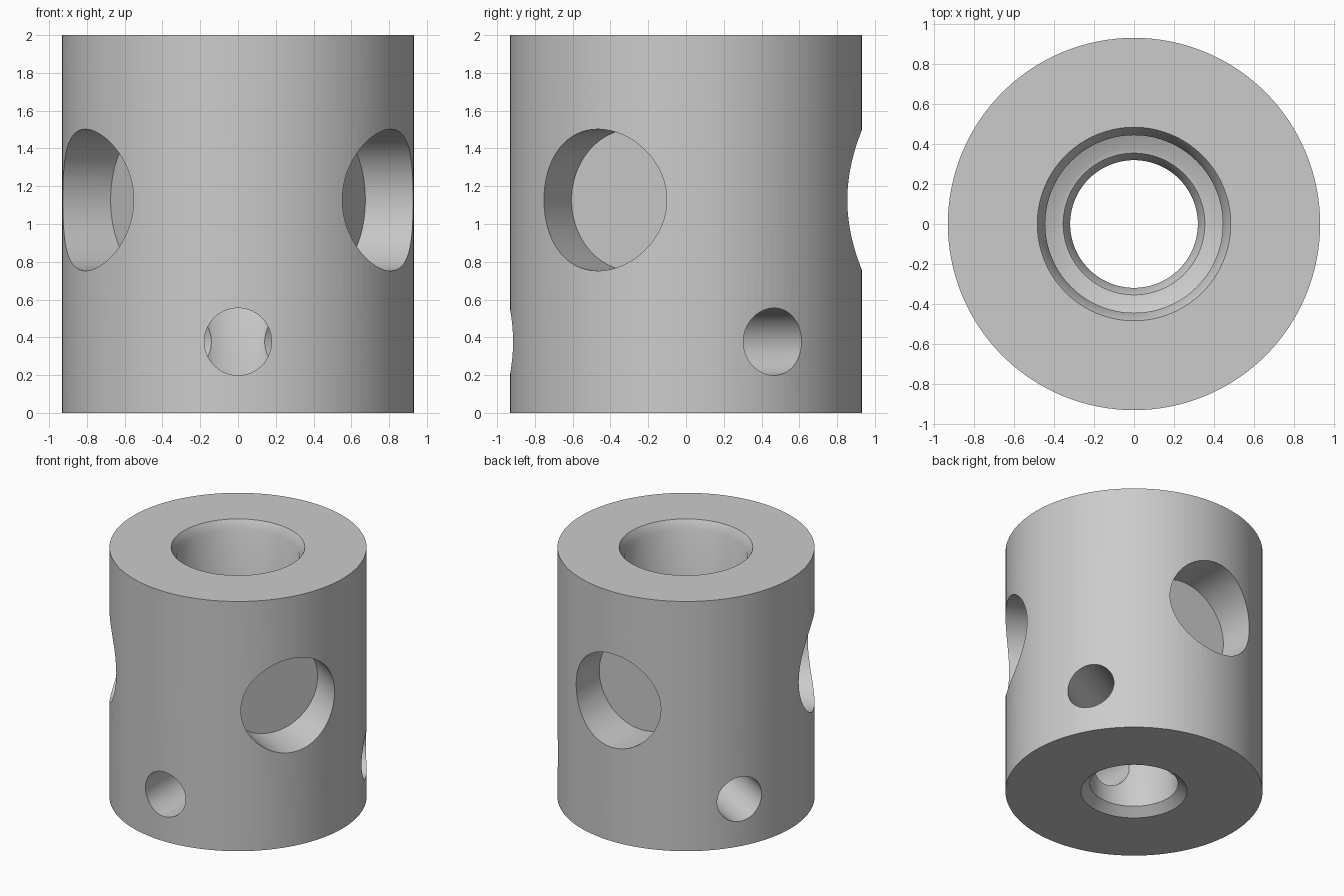
import bpy, bmesh, math
from mathutils import Matrix, Vector

if "Cube" in bpy.data.objects:
    bpy.data.objects.remove(bpy.data.objects["Cube"], do_unlink=True)

SEGMENTS = 128

# Single metal grey
grey = bpy.data.materials.new("metal_grey")
grey.use_nodes = True
colour = (0.6, 0.6, 0.6, 1)
grey.diffuse_color = colour
grey.node_tree.nodes["Principled BSDF"].inputs["Base Color"].default_value = colour


def add_object(name, bm):
    bmesh.ops.recalc_face_normals(bm, faces=bm.faces)
    mesh = bpy.data.meshes.new(name)
    bm.to_mesh(mesh)
    bm.free()
    mesh.materials.append(grey)
    obj = bpy.data.objects.new(name, mesh)
    bpy.context.collection.objects.link(obj)
    return obj


def lathe(name, profile):
    """Spin a closed (radius, height) profile about the z axis."""
    bm = bmesh.new()
    verts = [bm.verts.new((r, 0, z)) for r, z in profile]
    edges = [bm.edges.new((v, verts[i - 1])) for i, v in enumerate(verts)]
    bmesh.ops.spin(bm, geom=verts + edges, cent=(0, 0, 0), axis=(0, 0, 1),
                   angle=math.tau, steps=SEGMENTS, use_merge=True)
    bmesh.ops.remove_doubles(bm, verts=bm.verts, dist=1e-5)
    return add_object(name, bm)


def drill(target, angle, height, radius, start):
    """Cut a radial round hole from the given distance off the axis outward."""
    end = 1.2
    direction = Vector((math.cos(angle), math.sin(angle), 0))
    place = (Matrix.Translation(direction * (start + end) / 2 + Vector((0, 0, height)))
             @ Matrix.Rotation(angle, 4, "Z") @ Matrix.Rotation(math.pi / 2, 4, "Y"))
    bm = bmesh.new()
    bmesh.ops.create_cone(bm, cap_ends=True, segments=96, radius1=radius,
                          radius2=radius, depth=end - start, matrix=place)
    cutter = add_object("hole_cutter", bm)
    cutter.hide_render = True
    cut = target.modifiers.new("hole", "BOOLEAN")
    cut.operation = "DIFFERENCE"
    cut.solver = "EXACT"
    cut.object = cutter
    bpy.context.view_layer.objects.active = target
    bpy.ops.object.modifier_apply(modifier=cut.name)
    bpy.data.objects.remove(cutter, do_unlink=True)


# Collar body with stepped bore: top lead-in, wide bore, shoulder, narrow bore, countersink
body = lathe("collar_body", [
    (0.933, 0), (0.933, 2),
    (0.485, 2), (0.445, 1.93),
    (0.445, 0.79), (0.38, 0.76), (0.355, 0.755),
    (0.32, 0.695), (0.32, 0.06), (0.386, 0),
])

# Three wide blind pockets, and three narrow holes reaching the bore between them
for i in range(3):
    turn = math.radians(120 * i)
    drill(body, turn + math.radians(90), 1.127, 0.375, 0.562)
    drill(body, turn + math.radians(30), 0.377, 0.178, 0.1)

# Smooth walls, crisp edges
bpy.ops.object.select_all(action="DESELECT")
body.select_set(True)
bpy.context.view_layer.objects.active = body
bpy.ops.object.shade_smooth_by_angle(angle=math.radians(32))
